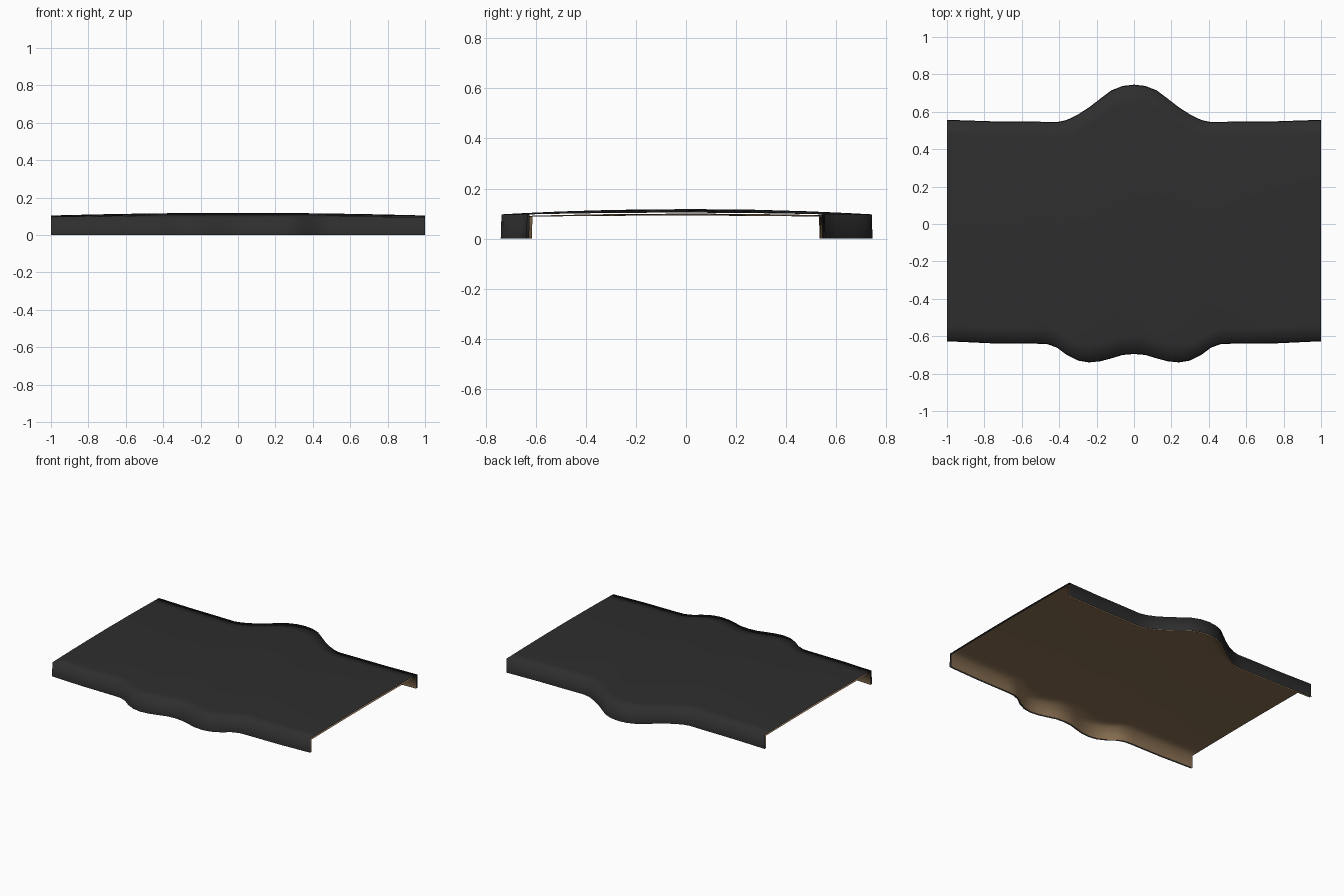
import bpy, bmesh

if "Cube" in bpy.data.objects:
    bpy.data.objects.remove(bpy.data.objects["Cube"])

# half outline seen from above: (x, back y, front y), mirrored across x = 0
HALF = [(0, .745, -.695), (.06, .738, -.700), (.12, .715, -.718), (.18, .670, -.734),
        (.24, .624, -.740), (.30, .585, -.730), (.36, .556, -.700), (.41, .545, -.662),
        (.46, .546, -.643), (.52, .547, -.640), (.76, .549, -.638), (1, .557, -.627)]
OUTLINE = [(-x, b, f) for x, b, f in HALF[:0:-1]] + HALF
ROWS = [-1, -.86, -.65, -.35, 0, .35, .65, .86, 1]


def material(name, color):
    m = bpy.data.materials.new(name)
    m.diffuse_color = (*color, 1)
    m.use_nodes = True
    m.node_tree.nodes["Principled BSDF"].inputs["Base Color"].default_value = m.diffuse_color
    return m


def sheet(name, inset, edge_z, crown, mat, inward):
    """Crowned panel with a skirt down the front and back, open at both ends."""
    bm = bmesh.new()
    columns = []
    for x, back, front in OUTLINE:
        b, f = back - inset, front + inset
        mid, half = (b + f) / 2, (b - f) / 2
        pts = [(x, f, 0)]
        for t in ROWS:
            y = mid + t * (half - .003)
            pts.append((x, y, edge_z + crown * (1 - t * t) * (1 - .67 * x * x)))
        pts.append((x, b, 0))
        columns.append([bm.verts.new(p) for p in pts])
    for a, c in zip(columns, columns[1:]):
        for i in range(len(a) - 1):
            quad = [a[i], c[i], c[i + 1], a[i + 1]]
            bm.faces.new(quad[::-1] if inward else quad)
    for face in bm.faces:
        face.smooth = True
    me = bpy.data.meshes.new(name)
    bm.to_mesh(me)
    bm.free()
    me.materials.append(mat)
    ob = bpy.data.objects.new(name, me)
    bpy.context.collection.objects.link(ob)
    return ob


# dark outer cover
sheet("outer_cover", 0, .097, .021, material("dark_cover", (.027, .027, .027)), False)
# tan lining underneath, with a small gap
sheet("inner_lining", .011, .088, .012, material("tan_lining", (.25, .16, .085)), True)
